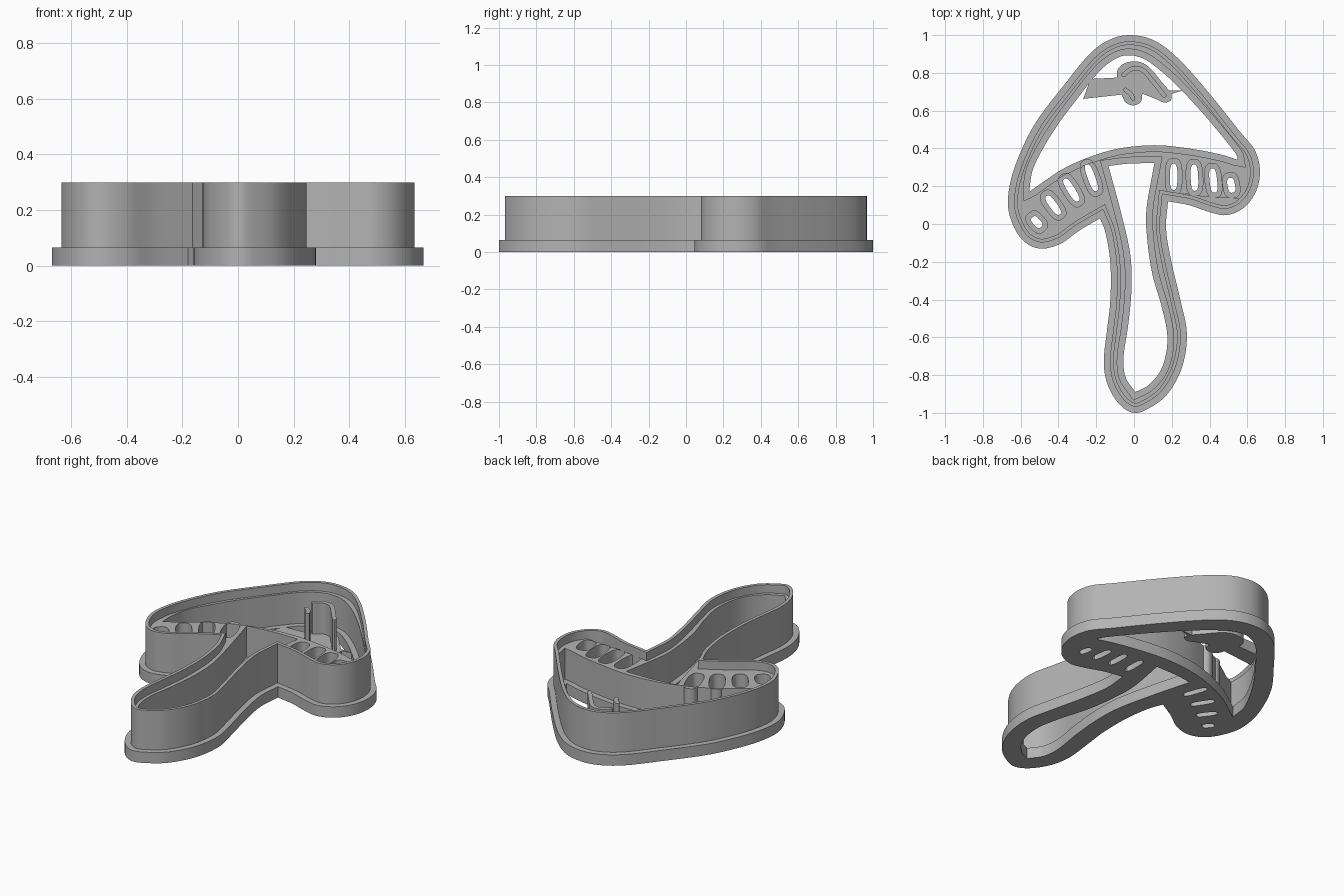
import bpy, bmesh, math
from mathutils import Vector

cube = bpy.data.objects.get("Cube")
if cube:
    bpy.data.objects.remove(cube, do_unlink=True)

grey = bpy.data.materials.new("plain grey")
grey.use_nodes = True
colour = (0.45, 0.45, 0.45, 1)
grey.diffuse_color = colour
grey.node_tree.nodes["Principled BSDF"].inputs["Base Color"].default_value = colour

BASE_TOP, STAMP_TOP, WALL_TOP = 0.065, 0.25, 0.30


def smooth(points, steps=6):
    """Open smooth curve through the points."""
    p = [Vector(q) for q in points]
    p = [2 * p[0] - p[1]] + p + [2 * p[-1] - p[-2]]
    out = []
    for a, b, c, d in zip(p, p[1:], p[2:], p[3:]):
        for i in range(steps):
            t = i / steps
            out.append(0.5 * (2 * b + (c - a) * t + (2 * a - 5 * b + 4 * c - d) * t * t
                              + (3 * b - a - 3 * c + d) * t ** 3))
    return out + [p[-2]]


def loop(*pieces):
    """Closed outline of smooth pieces that meet at sharp corners."""
    return [v for piece in pieces for v in smooth(piece)[:-1]]


def grow(pts, dist):
    """Offset a closed outline outward (negative goes inward)."""
    n = len(pts)
    area = sum(pts[i - 1].cross(pts[i]) for i in range(n))
    side = dist if area > 0 else -dist
    out = []
    for i in range(n):
        d1 = (pts[i] - pts[i - 1]).normalized()
        d2 = (pts[(i + 1) % n] - pts[i]).normalized()
        n1, n2 = Vector((d1.y, -d1.x)), Vector((d2.y, -d2.x))
        m = (n1 + n2).normalized()
        out.append(pts[i] + m * side / max(m.dot(n1), 0.6))
    return out


def oval(cx, cy, tilt, half_len, half_wid, n=24):
    """Rounded slot outline, leaning by tilt degrees from the y axis."""
    t = math.radians(tilt)
    out = []
    for i in range(n):
        a = 2 * math.pi * i / n
        c, s = math.cos(a), math.sin(a)
        u = math.copysign(abs(c) ** 0.7, c) * half_wid
        v = math.copysign(abs(s) ** 0.7, s) * half_len
        out.append(Vector((cx + u * math.cos(t) - v * math.sin(t),
                           cy + u * math.sin(t) + v * math.cos(t))))
    return out


def stroke(points, r):
    """Outline of a round-ended line of half width r."""
    p = smooth(points)
    out = []
    for path in (p, p[::-1]):
        for i, v in enumerate(path):
            d = (path[min(i + 1, len(path) - 1)] - path[max(i - 1, 0)]).normalized()
            right = Vector((d.y, -d.x))
            out.append(v + right * r)
        for k in range(1, 6):
            a = math.pi * k / 6
            out.append(path[-1] + (right * math.cos(a) + d * math.sin(a)) * r)
    return out


def prism(name, loops, z0, z1):
    """Fill outlines (inner ones become holes) and extrude from z0 to z1."""
    cu = bpy.data.curves.new(name, "CURVE")
    cu.dimensions, cu.fill_mode, cu.extrude = "2D", "BOTH", (z1 - z0) / 2
    for pts in loops:
        sp = cu.splines.new("POLY")
        sp.points.add(len(pts) - 1)
        for q, v in zip(sp.points, pts):
            q.co = (v.x, v.y, 0, 1)
        sp.use_cyclic_u = True
    tmp = bpy.data.objects.new(name + " curve", cu)
    bpy.context.collection.objects.link(tmp)
    dg = bpy.context.evaluated_depsgraph_get()
    me = bpy.data.meshes.new_from_object(tmp.evaluated_get(dg))
    bpy.data.objects.remove(tmp, do_unlink=True)
    bm = bmesh.new()
    bm.from_mesh(me)
    bmesh.ops.translate(bm, verts=bm.verts, vec=(0, 0, (z0 + z1) / 2))
    bmesh.ops.remove_doubles(bm, verts=bm.verts, dist=1e-4)
    bmesh.ops.recalc_face_normals(bm, faces=bm.faces)
    bm.to_mesh(me)
    bm.free()
    me.materials.clear()
    me.materials.append(grey)
    ob = bpy.data.objects.new(name, me)
    bpy.context.collection.objects.link(ob)
    bpy.ops.object.select_all(action="DESELECT")
    ob.select_set(True)
    bpy.context.view_layer.objects.active = ob
    bpy.ops.object.shade_smooth_by_angle(angle=math.radians(30))
    return ob


# Outer outline: cap, then stem
cap = [(-.18, .03), (-.29, -.035), (-.39, -.105), (-.5, -.13), (-.595, -.08), (-.657, .04),
       (-.665, .16), (-.625, .32), (-.525, .53), (-.367, .74), (-.235, .9), (-.13, .975),
       (-.02, 1), (.11, .97), (.24, .87), (.4, .69), (.56, .49), (.64, .39), (.667, .28),
       (.645, .17), (.58, .085), (.49, .047), (.4, .063), (.29, .1), (.18, .12)]
stem = [(.18, .12), (.17, -.03), (.2, -.21), (.245, -.4), (.28, -.58), (.255, -.757),
        (.177, -.9), (.08, -.975), (0, -1), (-.077, -.955), (-.14, -.85), (-.16, -.725),
        (-.142, -.555), (-.125, -.4), (-.125, -.21), (-.15, -.05), (-.18, .03)]
outline = loop(cap, stem)

# Openings of the cap and the stem
cap_hole = loop(
    [(-.555, .17), (-.535, .29), (-.47, .42), (-.39, .545), (-.303, .66), (-.22, .767),
     (-.155, .835), (-.087, .88), (-.02, .893), (.06, .87), (.155, .8), (.26, .7),
     (.4, .545), (.53, .385), (.55, .34)],
    [(.55, .34), (.45, .37), (.29, .4), (.11, .417), (-.077, .4), (-.235, .355),
     (-.37, .295), (-.47, .23), (-.555, .17)])
stem_hole = loop(
    [(-.135, .307), (-.024, .32), (.108, .322)],
    [(.108, .322), (.066, .08), (.07, -.08), (.097, -.265), (.15, -.45), (.177, -.61),
     (.15, -.757), (.08, -.85), (.008, -.89)],
    [(.008, -.89), (-.045, -.81), (-.055, -.7), (-.03, -.53), (-.013, -.34), (-.02, -.16),
     (-.066, .05), (-.135, .307)])

# Gill slots: centre x, centre y, tilt, half length
gills = [(-.225, .245, 20, .075), (-.332, .18, 32, .07), (-.428, .1, 36, .06),
         (-.515, .01, 42, .035), (.21, .25, 0, .07), (.32, .245, 2, .07),
         (.42, .23, 6, .065), (.515, .205, 10, .04)]
slots = [oval(x, y, t, h, .02) for x, y, t, h in gills]
cells = [oval(x, y, t, h + .027, .044) for x, y, t, h in gills]

prism("base_flange", [outline, cap_hole, stem_hole] + slots, 0, BASE_TOP)
prism("cutting_wall", [grow(outline, -.033), grow(outline, -.052)], BASE_TOP, WALL_TOP)
prism("stamp_wall", [grow(outline, -.052), grow(cap_hole, .033), grow(stem_hole, .033)] + cells,
      BASE_TOP, STAMP_TOP)

# Bridge across the cap that carries the two marks
bridge = loop(
    [(-.23, .768), (-.09, .775)],
    [(-.09, .775), (-.085, .82), (-.04, .855), (.03, .858), (.085, .825), (.14, .76), (.185, .708)],
    [(.185, .708), (.265, .708)],
    [(.265, .708), (.2, .69)],
    [(.2, .69), (.195, .655), (.16, .643), (.12, .66), (.045, .69)],
    [(.045, .69), (.035, .645), (-.005, .628), (-.045, .645), (-.065, .685)],
    [(-.065, .685), (-.31, .658)])
prism("mark_bridge", [bridge], 0, BASE_TOP)
prism("curved_mark", [stroke([(-.055, .79), (-.01, .822), (.045, .815), (.1, .755), (.16, .68)], .012)],
      BASE_TOP, STAMP_TOP)
prism("short_mark", [stroke([(-.045, .71), (-.02, .69), (-.005, .665)], .012)],
      BASE_TOP, STAMP_TOP)
